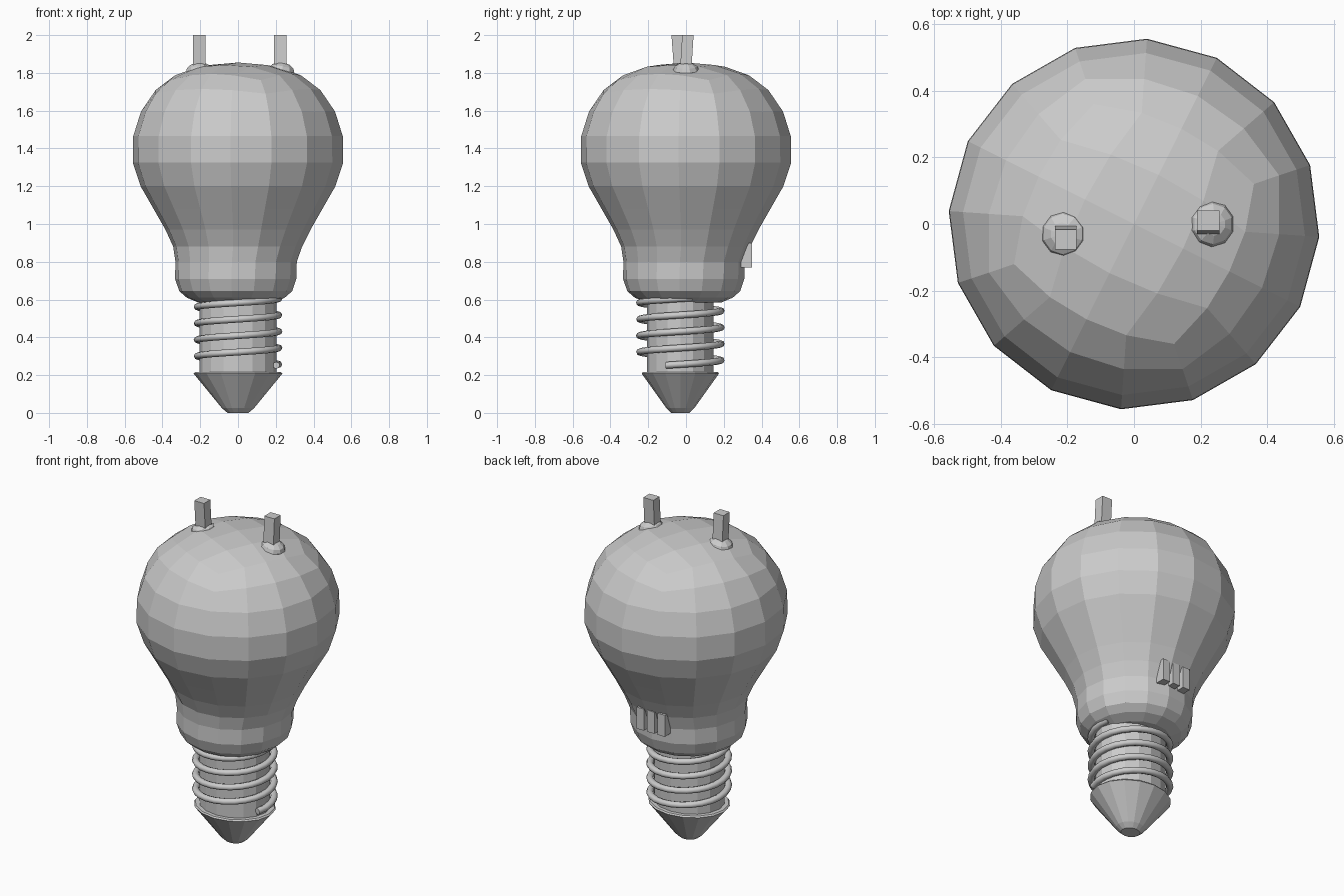
import bpy, bmesh, math
from mathutils import Matrix, Vector

if "Cube" in bpy.data.objects:
    bpy.data.objects.remove(bpy.data.objects["Cube"])

grey = bpy.data.materials.new("plain_grey")
grey.diffuse_color = (0.6, 0.6, 0.6, 1)
grey.use_nodes = True
grey.node_tree.nodes["Principled BSDF"].inputs["Base Color"].default_value = grey.diffuse_color


def finish(name, bm):
    bmesh.ops.recalc_face_normals(bm, faces=bm.faces)
    me = bpy.data.meshes.new(name)
    bm.to_mesh(me)
    bm.free()
    me.materials.append(grey)
    ob = bpy.data.objects.new(name, me)
    bpy.context.collection.objects.link(ob)
    return ob


def ring(bm, n, start, radius, z, cx=0, cy=0, sx=1, sy=1):
    # radius and z may be functions of the vertex index
    out = []
    for i in range(n):
        a = math.radians(start) + 2 * math.pi * i / n
        r = radius(i) if callable(radius) else radius
        h = z(i) if callable(z) else z
        out.append(bm.verts.new((cx + sx * r * math.cos(a), cy + sy * r * math.sin(a), h)))
    return out


def bridge(bm, a, b):
    n = len(a)
    for i in range(n):
        bm.faces.new((a[i], a[(i + 1) % n], b[(i + 1) % n], b[i]))


# Glass bulb: 16-sided rings closed by a square-grid crown
START = 18.5
bm = bmesh.new()
rows = [  # z, radius, sideways shift
    (0.585, 0.20, -0.012), (0.61, 0.26, -0.012), (0.645, 0.30, -0.012),
    (0.71, 0.322, -0.012), (0.80, 0.322, -0.01), (0.88, 0.342, -0.002),
    (0.97, 0.385, 0), (1.08, 0.448, 0), (1.20, 0.517, 0), (1.325, 0.558, 0),
    (1.465, 0.556, 0), (1.595, 0.515, 0)]
rings = [ring(bm, 16, START, r, z, s, s) for z, r, s in rows]
corner = lambda i: abs((i % 4) - 2) / 2      # 1 at crown corners, 0 midway
rings.append(ring(bm, 16, START, lambda i: 0.43 + 0.03 * corner(i) ** 2,
                  lambda i: 1.715 - 0.025 * corner(i) ** 2))
rings.append(ring(bm, 16, START, lambda i: 0.32 + 0.06 * corner(i) ** 2,
                  lambda i: 1.795 - 0.033 * corner(i) ** 2))
for lo, hi in zip(rings, rings[1:]):
    bridge(bm, lo, hi)
bm.faces.new(rings[0])
b = rings[-1]
c = ring(bm, 8, START, lambda i: 0.165 if i % 2 else 0.22,
         lambda i: 1.842 if i % 2 else 1.832)
top = bm.verts.new((0, 0, 1.855))
for k in range(4):
    m, p = 2 * k, 4 * k
    bm.faces.new((b[p], b[p + 1], c[m], b[p - 1]))
    bm.faces.new((b[p + 1], b[p + 2], c[m + 1], c[m]))
    bm.faces.new((b[p + 2], b[p + 3], c[(m + 2) % 8], c[m + 1]))
    bm.faces.new((top, c[m - 1], c[m], c[m + 1]))
finish("bulb", bm)


# Slightly oval screw core and pointed contact
def lathe(name, profile):
    bm = bmesh.new()
    rs = [ring(bm, 16, 0, r, z, 0, -0.03, 1, 0.87) for r, z in profile]
    for lo, hi in zip(rs, rs[1:]):
        bridge(bm, lo, hi)
    bm.faces.new(rs[0])
    bm.faces.new(rs[-1])
    finish(name, bm)


lathe("screw_core", [(0.203, 0.2), (0.203, 0.62)])
lathe("contact_cone", [(0.055, 0.0), (0.085, 0.025), (0.235, 0.208), (0.228, 0.216)])

# Spiral thread swept as an eight-sided tube
bm = bmesh.new()
prev = None
STEPS, TURNS, PITCH = 100, 4.1, 0.087
for s in range(STEPS + 1):
    t = s / STEPS * TURNS
    a = math.radians(-20) + 2 * math.pi * t
    loop = []
    for j in range(8):
        q = 2 * math.pi * j / 8
        r = 0.215 + 0.02 * math.cos(q)
        loop.append(bm.verts.new((r * math.cos(a), -0.03 + r * math.sin(a),
                                  0.252 + PITCH * t + 0.018 * math.sin(q))))
    if prev:
        bridge(bm, prev, loop)
    else:
        bm.faces.new(loop)
    prev = loop
bm.faces.new(prev)
thread = finish("screw_thread", bm)
for p in thread.data.polygons:
    p.use_smooth = len(p.vertices) == 4


# Box with a shifted top end
def box(name, x, y, z, lean=0):
    bm = bmesh.new()
    bmesh.ops.create_cube(bm, size=1)
    for v in bm.verts:
        up = v.co.z > 0
        v.co = Vector((x[up_x(v.co.x)], y[up_x(v.co.y)] + (lean if up else 0), z[1 if up else 0]))
    finish(name, bm)


def up_x(value):
    return 1 if value > 0 else 0


# Two prongs standing in rounded sockets
for side, cx, cy, px, py, lean, tilt in (
        ("left", -0.21, -0.03, (-0.238, -0.173), (-0.063, -0.003), -0.014, -10),
        ("right", 0.233, 0.0, (0.19, 0.257), (-0.032, 0.028), 0.012, 12)):
    bm = bmesh.new()
    bmesh.ops.create_uvsphere(bm, u_segments=10, v_segments=6, radius=1, matrix=(
        Matrix.Translation((cx, cy, 1.813)) @ Matrix.Rotation(math.radians(tilt), 4, 'Y')
        @ Matrix.Diagonal((0.07, 0.07, 0.043, 1))))
    finish(side + "_socket", bm)
    box(side + "_prong", px, py, (1.81, 2.0), lean)

# Three small fins on the back of the neck
for i in range(3):
    x = -0.08 + 0.07 * i
    box("neck_fin_%d" % (i + 1), (x - 0.024, x + 0.024), (0.27, 0.35), (0.77, 0.9))
